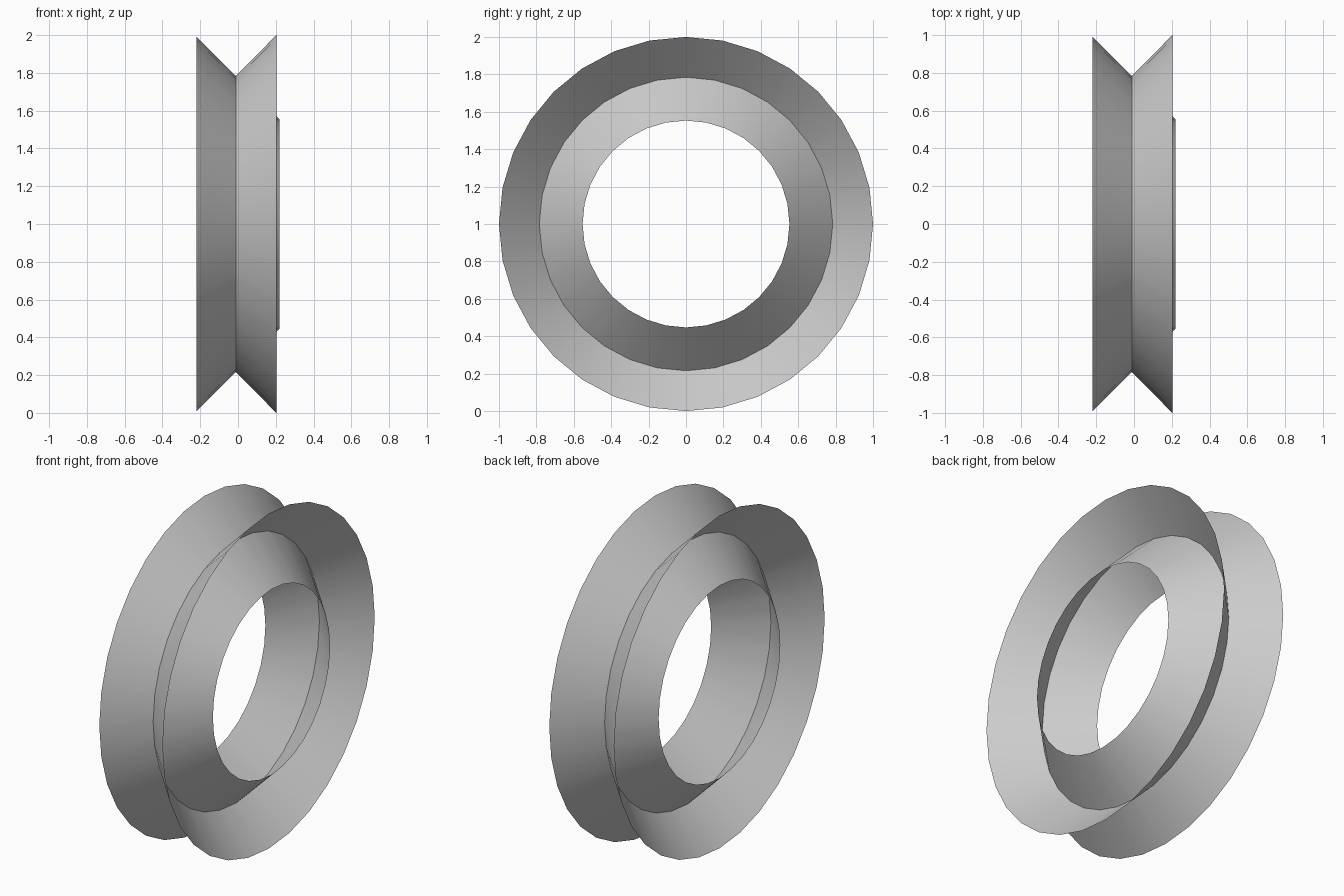
import bpy, bmesh, math

if "Cube" in bpy.data.objects:
    bpy.data.objects.remove(bpy.data.objects["Cube"])

SEGMENTS = 32

def cone_band(name, start, end):
    """Open conical band around the x axis; start and end are (x, radius)."""
    bm = bmesh.new()
    rings = []
    for x, r in (start, end):
        ring = []
        for i in range(SEGMENTS):
            a = 2 * math.pi * i / SEGMENTS
            ring.append(bm.verts.new((x, r * math.sin(a), 1 + r * math.cos(a))))
        rings.append(ring)
    for i in range(SEGMENTS):
        j = (i + 1) % SEGMENTS
        face = bm.faces.new((rings[0][i], rings[0][j], rings[1][j], rings[1][i]))
        face.smooth = True
        # normals point away from the axis
        face.normal_update()
        c = face.calc_center_median()
        if face.normal.y * c.y + face.normal.z * (c.z - 1) < 0:
            face.normal_flip()
    mesh = bpy.data.meshes.new(name)
    bm.to_mesh(mesh)
    bm.free()
    obj = bpy.data.objects.new(name, mesh)
    bpy.context.collection.objects.link(obj)
    return obj

# Two thin flared bands crossing each other in an X-shaped section
cone_band("left_flared_band", (-0.221, 0.993), (0.221, 0.553))
cone_band("right_flared_band", (0.203, 1.0), (-0.221, 0.574))
